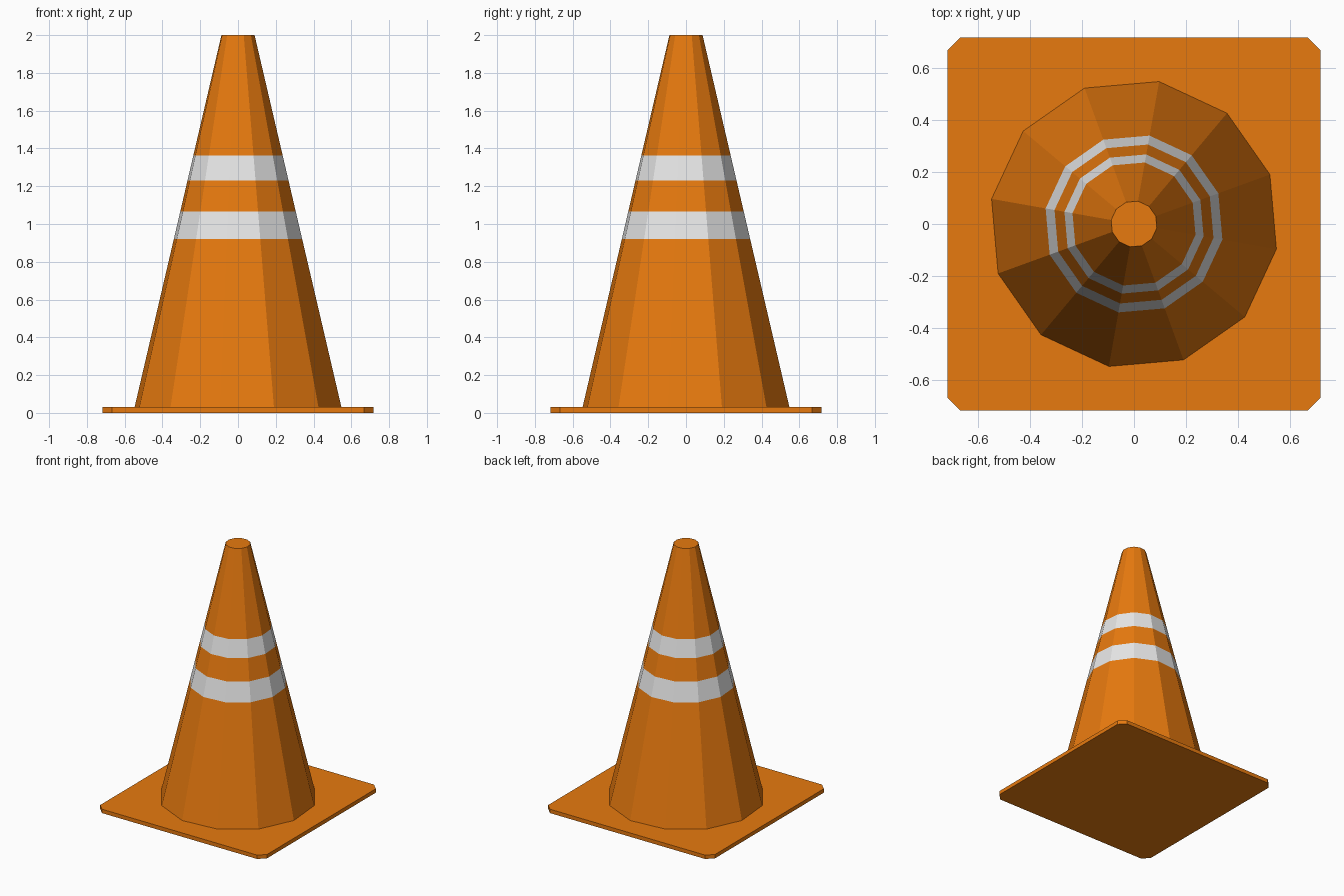
import bpy
import bmesh
from math import sin, cos, radians

cube = bpy.data.objects.get("Cube")
if cube:
    bpy.data.objects.remove(cube, do_unlink=True)


def make_material(name, rgb):
    mat = bpy.data.materials.new(name)
    mat.use_nodes = True
    color = (*rgb, 1.0)
    mat.diffuse_color = color
    mat.node_tree.nodes["Principled BSDF"].inputs["Base Color"].default_value = color
    return mat


orange = make_material("orange", (0.87, 0.21, 0.005))
white = make_material("white", (0.87, 0.87, 0.87))


def loft(name, rings, materials, band_material=lambda i: 0):
    """Skin a stack of equal rings of points and cap both ends."""
    bm = bmesh.new()
    loops = [[bm.verts.new(p) for p in ring] for ring in rings]
    count = len(loops[0])
    for i, (low, high) in enumerate(zip(loops, loops[1:])):
        for j in range(count):
            k = (j + 1) % count
            face = bm.faces.new((low[j], low[k], high[k], high[j]))
            face.material_index = band_material(i)
    bm.faces.new(loops[0][::-1])
    bm.faces.new(loops[-1])
    bmesh.ops.recalc_face_normals(bm, faces=bm.faces)
    mesh = bpy.data.meshes.new(name)
    bm.to_mesh(mesh)
    bm.free()
    for mat in materials:
        mesh.materials.append(mat)
    obj = bpy.data.objects.new(name, mesh)
    bpy.context.collection.objects.link(obj)
    return obj


# Square base plate with clipped corners
HALF, CLIP, THICK = 0.717, 0.05, 0.03
inner = HALF - CLIP
outline = [(HALF, -inner), (HALF, inner), (inner, HALF), (-inner, HALF),
           (-HALF, inner), (-HALF, -inner), (-inner, -HALF), (inner, -HALF)]
loft("base_plate", [[(x, y, z) for x, y in outline] for z in (0, THICK)], [orange])

# Twelve-sided cone, its odd bands painted as reflective stripes
SIDES, BOTTOM_R, TOP_R, TOP_Z = 12, 0.556, 0.089, 2.0


def cone_ring(z):
    r = BOTTOM_R + (TOP_R - BOTTOM_R) * (z - THICK) / (TOP_Z - THICK)
    angles = [radians(20 + 360 * i / SIDES) for i in range(SIDES)]
    return [(r * cos(a), r * sin(a), z) for a in angles]


levels = (THICK, 0.92, 1.067, 1.23, 1.363, TOP_Z)
loft("cone_body", [cone_ring(z) for z in levels], [orange, white], lambda i: i % 2)
